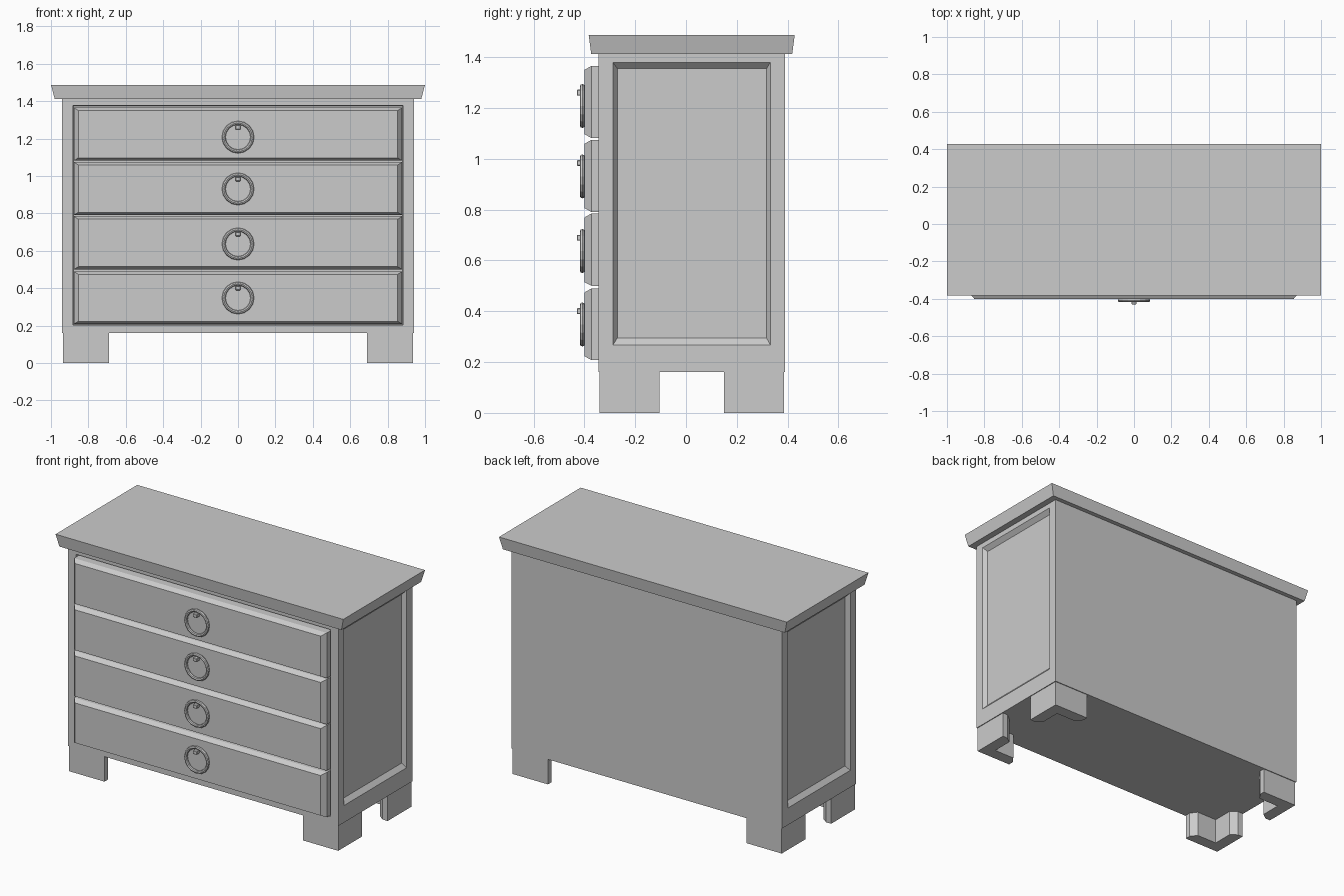
import bpy, bmesh
from mathutils import Vector

if "Cube" in bpy.data.objects:
    bpy.data.objects.remove(bpy.data.objects["Cube"])


def finish(name, bm):
    bmesh.ops.recalc_face_normals(bm, faces=bm.faces[:])
    me = bpy.data.meshes.new(name)
    bm.to_mesh(me)
    bm.free()
    ob = bpy.data.objects.new(name, me)
    bpy.context.collection.objects.link(ob)
    return ob


def box(bm, x, y, z):
    """Axis-aligned box from three (min, max) ranges."""
    vs = bmesh.ops.create_cube(bm, size=1)["verts"]
    for v in vs:
        v.co = Vector([r[0] if c < 0 else r[1] for c, r in zip(v.co, (x, y, z))])
    return vs


def inset_to(bm, face, ranges):
    """Inset a face, then fit the new inner face to (min, max) ranges."""
    bmesh.ops.inset_individual(bm, faces=[face], thickness=0.02)
    mid = face.calc_center_median()
    for v in face.verts:
        v.co = Vector([r[0] if c < m else r[1] for c, m, r in zip(v.co, mid, ranges)])


def facing(bm, direction):
    bm.normal_update()
    return max((f for f in bm.faces if f.normal.dot(Vector(direction)) > 0.99),
               key=lambda f: f.calc_area())


# Carcass with recessed side panels and a sunken drawer opening
bm = bmesh.new()
box(bm, (-0.94, 0.94), (-0.345, 0.39), (0.16, 1.412))
for s in (-1, 1):
    f = facing(bm, (s, 0, 0))
    inset_to(bm, f, ((s * 0.94,) * 2, (-0.288, 0.332), (0.267, 1.38)))
    inset_to(bm, f, ((s * 0.915,) * 2, (-0.27, 0.317), (0.295, 1.355)))
f = facing(bm, (0, -1, 0))
inset_to(bm, f, ((-0.883, 0.883), (-0.345,) * 2, (0.203, 1.378)))
inset_to(bm, f, ((-0.88, 0.88), (-0.315,) * 2, (0.206, 1.375)))
finish("carcass", bm)

# Flared top slab
bm = bmesh.new()
for v in box(bm, (-1, 1), (-0.383, 0.428), (1.412, 1.488)):
    if v.co.z < 1.45:
        v.co.x *= 0.98
        v.co.y += 0.01 if v.co.y < 0 else -0.01
finish("top", bm)

# Drawers with bevelled fronts, each with a ring pull and its staple
for i, (z0, z1, zc) in enumerate([(0.208, 0.49, 0.348), (0.5, 0.785, 0.637),
                                  (0.791, 1.075, 0.931), (1.082, 1.366, 1.208)]):
    bm = bmesh.new()
    box(bm, (-0.878, 0.878), (-0.372, -0.31), (z0, z1))
    inset_to(bm, facing(bm, (0, -1, 0)),
             ((-0.854, 0.854), (-0.4,) * 2, (z0 + 0.015, z1 - 0.016)))
    finish(f"drawer_{i + 1}", bm)

    bpy.ops.mesh.primitive_torus_add(location=(0, -0.408, zc), rotation=(1.570796, 0, 0),
                                     major_segments=16, minor_segments=8,
                                     major_radius=0.0765, minor_radius=0.01)
    bpy.context.object.name = f"ring_pull_{i + 1}"

    bm = bmesh.new()
    box(bm, (-0.014, 0.014), (-0.43, -0.395), (zc + 0.041, zc + 0.064))
    bmesh.ops.bevel(bm, geom=bm.edges[:], offset=0.003, segments=1, affect='EDGES')
    finish(f"ring_staple_{i + 1}", bm)

# L-shaped corner feet, thinner at the tips; profile measured inward from the corner
L, W, t, k = 0.245, 0.235, 0.035, 0.075
foot = [(0, 0), (L, 0), (L, t), (L - 0.03, k), (k, k), (k, W - 0.03), (t, W), (0, W)]
for sx, side in ((-1, "left"), (1, "right")):
    for sy, y0, end in ((-1, -0.34, "front"), (1, 0.385, "back")):
        bm = bmesh.new()
        f = bm.faces.new([bm.verts.new((sx * (0.935 - x), y0 - sy * y, 0)) for x, y in foot])
        ext = bmesh.ops.extrude_face_region(bm, geom=[f])["geom"]
        bmesh.ops.translate(bm, vec=(0, 0, 0.16),
                            verts=[g for g in ext if isinstance(g, bmesh.types.BMVert)])
        if len(bm.faces) < len(foot) + 2:
            bm.faces.new([v for v in bm.verts if v.co.z < 0.01])
        finish(f"{end}_{side}_foot", bm)
